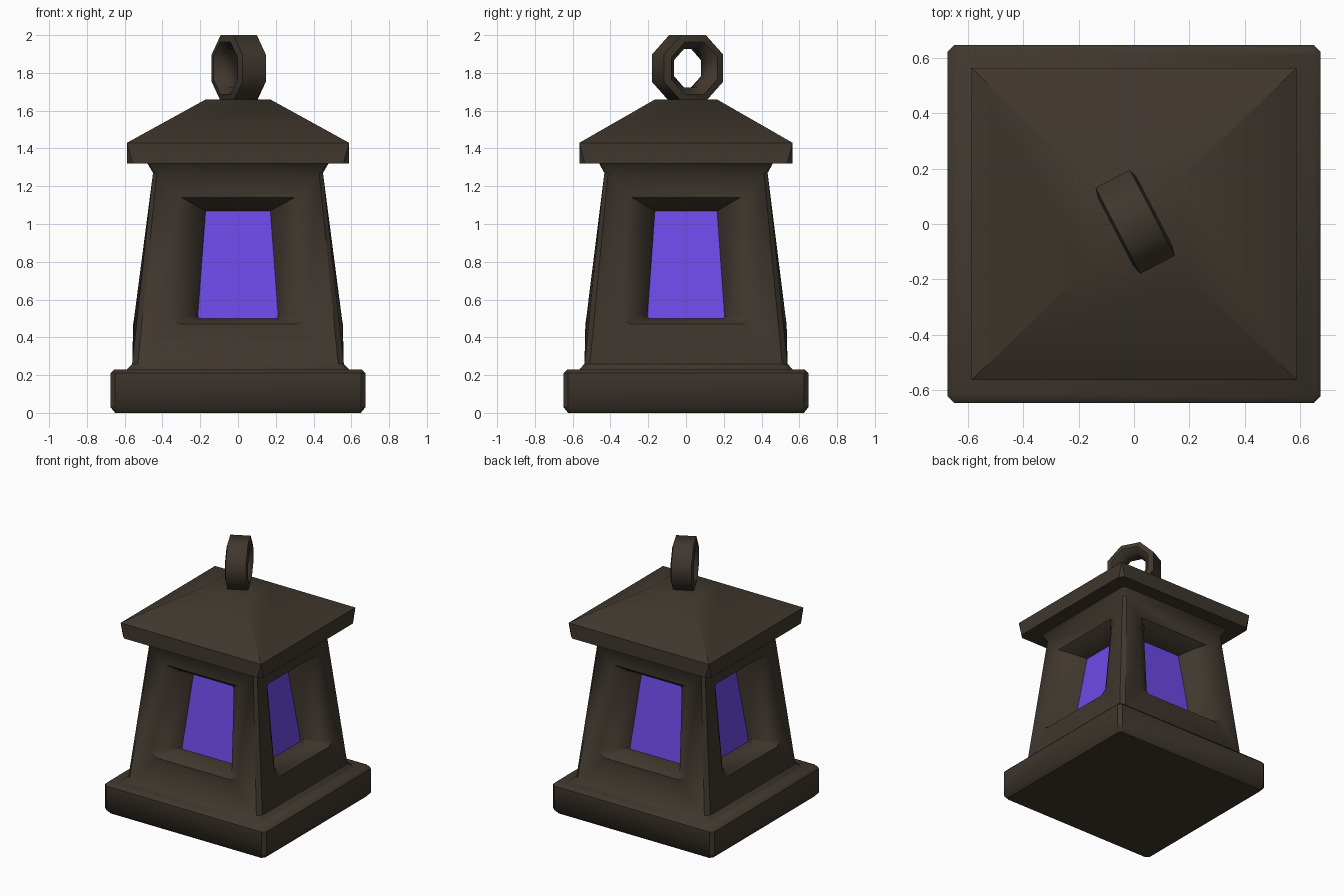
import bpy, bmesh, math
from mathutils import Matrix, Vector

cube = bpy.data.objects.get("Cube")
if cube:
    bpy.data.objects.remove(cube, do_unlink=True)

DEPTH_RATIO = 0.96   # the lantern is slightly narrower front to back


def material(name, rgb):
    m = bpy.data.materials.new(name)
    m.use_nodes = True
    m.diffuse_color = (*rgb, 1)
    bsdf = next(n for n in m.node_tree.nodes if n.type == 'BSDF_PRINCIPLED')
    bsdf.inputs["Base Color"].default_value = (*rgb, 1)
    return m


iron = material("dark_brown_iron", (0.050, 0.038, 0.027))
glass = material("violet_glass", (0.15, 0.068, 0.80))


def finish(bm, name, mat, squash=True, angle=40):
    """Clean the mesh, make the object and shade it."""
    bmesh.ops.remove_doubles(bm, verts=bm.verts, dist=0.0005)
    if squash:
        bmesh.ops.scale(bm, vec=(1, DEPTH_RATIO, 1), verts=bm.verts)
    bmesh.ops.recalc_face_normals(bm, faces=bm.faces)
    me = bpy.data.meshes.new(name)
    bm.to_mesh(me)
    bm.free()
    me.materials.append(mat)
    ob = bpy.data.objects.new(name, me)
    bpy.context.collection.objects.link(ob)
    bpy.ops.object.select_all(action='DESELECT')
    ob.select_set(True)
    bpy.context.view_layer.objects.active = ob
    bpy.ops.object.shade_smooth_by_angle(angle=math.radians(angle))
    return ob


def bridge(bm, a, b):
    n = len(a)
    for i in range(n):
        j = (i + 1) % n
        loop = list(dict.fromkeys((a[i], a[j], b[j], b[i])))
        if len(loop) > 2:
            bm.faces.new(loop)


def turn(side, co):
    return Matrix.Rotation(side * math.pi / 2, 3, 'Z') @ Vector(co)


def loft(bm, sections, caps=(True, True)):
    """Stack chamfered squares given as (height, half width, chamfer)."""
    rings = []
    for z, h, c in sections:
        rings.append([bm.verts.new(turn(s, (u, -h, z)))
                      for s in range(4) for u in (c - h, h - c)])
    for a, b in zip(rings, rings[1:]):
        bridge(bm, a, b)
    for ring, cap in zip((rings[0], rings[-1]), caps):
        if cap:
            bm.faces.new(ring)


# Plinth
bm = bmesh.new()
loft(bm, [(0, 0.65, 0.02), (0.03, 0.675, 0.025), (0.21, 0.675, 0.025), (0.23, 0.655, 0.02)])
finish(bm, "plinth", iron)

# Roof
bm = bmesh.new()
loft(bm, [(1.32, 0.588, 0.03), (1.43, 0.588, 0), (1.66, 0.17, 0)])
finish(bm, "roof", iron)

# Housing: skirt and collar, then four walls with flared window recesses
LOW, HIGH = (0.26, 0.56, 0.03), (1.27, 0.45, 0.02)
OPENING = [(0.31, 0.47), (0.36, 0.51), (0.32, 1.10), (0.30, 1.14)]
PANE = [(0.205, 0.50), (0.213, 0.51), (0.172, 1.06), (0.17, 1.07)]


def wall(z):
    """Distance of the wall surface from the axis, with a slight bulge low down."""
    return 0.555 - 0.152 * (z - 0.47)


def outline(half):
    return [(-u, z) for u, z in half] + [(u, z) for u, z in reversed(half)]


def window_loop(bm, side, blend, depth):
    loop = []
    for (u0, z0), (u1, z1) in zip(outline(OPENING), outline(PANE)):
        u, z = u0 + (u1 - u0) * blend, z0 + (z1 - z0) * blend
        loop.append(bm.verts.new(turn(side, (u, depth - wall(z), z))))
    return loop


bm = bmesh.new()
loft(bm, [(0.225, 0.592, 0.03), LOW], (True, False))
loft(bm, [HIGH, (1.322, 0.48, 0.02)], (False, True))
frames = []
for side in range(4):
    (z0, h0, c0), (z1, h1, c1) = LOW, HIGH
    corners = [bm.verts.new(turn(side, p)) for p in (
        (c0 - h0, -h0, z0), (c1 - h1, -h1, z1), (h1 - c1, -h1, z1), (h0 - c0, -h0, z0))]
    frames.append(corners)
    outer = [corners[i // 2] for i in range(8)]
    loops = [window_loop(bm, side, b, d) for b, d in ((0, 0), (0.55, 0.055), (1, 0.17))]
    for a, b in zip([outer] + loops, loops):
        bridge(bm, a, b)
for side in range(4):
    a, b = frames[side], frames[(side + 1) % 4]
    bm.faces.new((a[3], b[0], b[1], a[2]))
finish(bm, "housing", iron)

# Window panes
for side, place in enumerate(("front", "left", "back", "right")):
    bm = bmesh.new()
    bm.faces.new(list(reversed(window_loop(bm, side, 1, 0.17))))
    finish(bm, place + "_window_pane", glass)

# Hanging ring: a faceted band swept around eight steps
SECTION = [(0.19, -0.07), (0.19, 0.07), (0.15, 0.08), (0.11, 0.04), (0.11, -0.04), (0.15, -0.08)]
bm = bmesh.new()
loops = []
for k in range(8):
    t = math.pi * (k + 0.5) / 4
    loops.append([bm.verts.new((r * math.cos(t), a, r * math.sin(t))) for r, a in SECTION])
for k in range(8):
    bridge(bm, loops[k], loops[(k + 1) % 8])
bmesh.ops.transform(bm, verts=bm.verts, matrix=Matrix.Translation((0.004, 0.008, 1.825))
                    @ Matrix.Rotation(math.radians(-62.5), 4, 'Z'))
finish(bm, "hanging_ring", iron, squash=False, angle=60)
